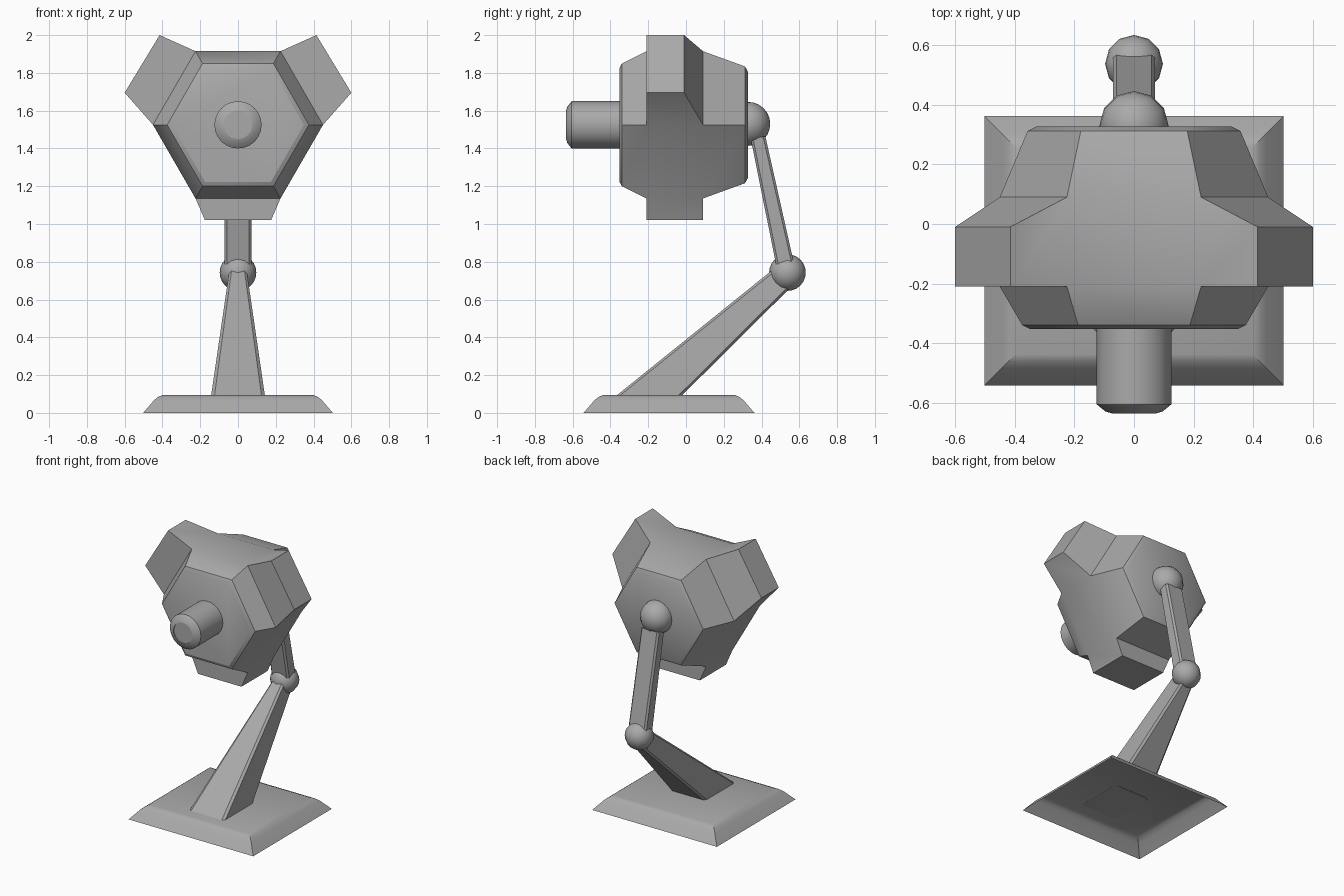
import bpy
import bmesh
from math import cos, sin, pi, radians
from mathutils import Vector

cube = bpy.data.objects.get("Cube")
if cube:
    bpy.data.objects.remove(cube)

GREY = (0.4, 0.4, 0.4, 1)
grey = bpy.data.materials.new("plain grey")
grey.use_nodes = True
grey.diffuse_color = GREY
grey.node_tree.nodes["Principled BSDF"].inputs["Base Color"].default_value = GREY

HEAD_Z = 1.525


def finish(name, bm):
    """Turn a bmesh into a named grey object, smooth with sharp edges kept."""
    bmesh.ops.recalc_face_normals(bm, faces=bm.faces)
    mesh = bpy.data.meshes.new(name)
    bm.to_mesh(mesh)
    bm.free()
    mesh.materials.append(grey)
    obj = bpy.data.objects.new(name, mesh)
    bpy.context.collection.objects.link(obj)
    bpy.ops.object.select_all(action='DESELECT')
    obj.select_set(True)
    bpy.context.view_layer.objects.active = obj
    bpy.ops.object.shade_smooth_by_angle(angle=radians(30))


def loft(rings, cap_start=True):
    """Skin a row of matching rings and cap the ends."""
    bm = bmesh.new()
    rows = [[bm.verts.new(p) for p in ring] for ring in rings]
    n = len(rows[0])
    bands = [[bm.faces.new((a[i], a[(i + 1) % n], b[(i + 1) % n], b[i]))
              for i in range(n)] for a, b in zip(rows, rows[1:])]
    if cap_start:
        bm.faces.new(rows[0])
    bm.faces.new(rows[-1])
    return bm, rows, bands


def polygon(y, radius, sides):
    """Ring around the head axis, which runs front to back."""
    return [(radius * cos(2 * pi * i / sides), y, HEAD_Z + radius * sin(2 * pi * i / sides))
            for i in range(sides)]


def rectangle(half_x, half_y, z, y):
    return [(sx * half_x, y + sy * half_y, z)
            for sx, sy in ((-1, -1), (1, -1), (1, 1), (-1, 1))]


def chamfered(front, back, half_width, cut):
    """Chamfered rectangle spanning two (y, z) points."""
    a, b = Vector((0, *front)), Vector((0, *back))
    step = (b - a).normalized() * cut
    x, w = Vector((1, 0, 0)), half_width
    half = [(a, w - cut), (a + step, w), (b - step, w), (b, w - cut)]
    return [p + x * d for p, d in half] + [p - x * d for p, d in reversed(half)]


def ball(name, radius, y, z):
    bm = bmesh.new()
    bmesh.ops.create_uvsphere(bm, u_segments=12, v_segments=12, radius=radius)
    bmesh.ops.translate(bm, verts=bm.verts, vec=(0, y, z))
    finish(name, bm)


# Hollow base plate, open underneath, with a rounded-off rim
rim = [(0, 0), (0.058, 0.068), (0.08, 0.085), (0.105, 0.095)]
finish("base", loft([rectangle(0.502 - i, 0.452 - i, z, -0.09) for i, z in rim],
                    cap_start=False)[0])

# Two-part arm
finish("lower_arm", loft([
    chamfered((-0.365, 0.094), (-0.02, 0.094), 0.142, 0.018),
    chamfered((0.455, 0.755), (0.545, 0.655), 0.047, 0.013)])[0])
finish("upper_arm", loft([
    chamfered((0.481, 0.765), (0.573, 0.785), 0.071, 0.012),
    chamfered((0.343, 1.45), (0.42, 1.465), 0.071, 0.012)])[0])

# Ball joints
ball("elbow_joint", 0.097, 0.537, 0.743)
ball("head_joint", 0.116, 0.33, 1.53)

# Six-sided head body
profile = [(-0.352, 0.349), (-0.339, 0.375), (-0.21, 0.45),
           (0.09, 0.45), (0.312, 0.357), (0.327, 0.327)]
bm, rows, bands = loft([polygon(y, r, 6) for y, r in profile])

# Three lobes grown from every other side of the middle band
front, back = rows[2], rows[3]
tips = [(0.6, 1.695), (0.415, 2.0), (-0.415, 2.0), (-0.6, 1.695), (-0.175, 1.02), (0.175, 1.02)]
for side in (0, 2, 4):
    i, j = side, side + 1
    tip_back = 0.09 if side == 4 else -0.01
    bm.faces.remove(bands[2][side])
    root = [front[i], front[j], back[j], back[i]]
    tip = [bm.verts.new((tips[k][0], y, tips[k][1]))
           for k, y in ((i, -0.21), (j, -0.21), (j, tip_back), (i, tip_back))]
    for k in range(4):
        m = (k + 1) % 4
        bm.faces.new((root[k], root[m], tip[m], tip[k]))
    bm.faces.new(tip)
finish("head", bm)

# Front barrel with a chamfered end and a shallow recessed disc
barrel = [(-0.34, 0.125), (-0.605, 0.125), (-0.628, 0.097), (-0.635, 0.075), (-0.629, 0.075)]
finish("barrel", loft([polygon(y, r, 24) for y, r in barrel])[0])
